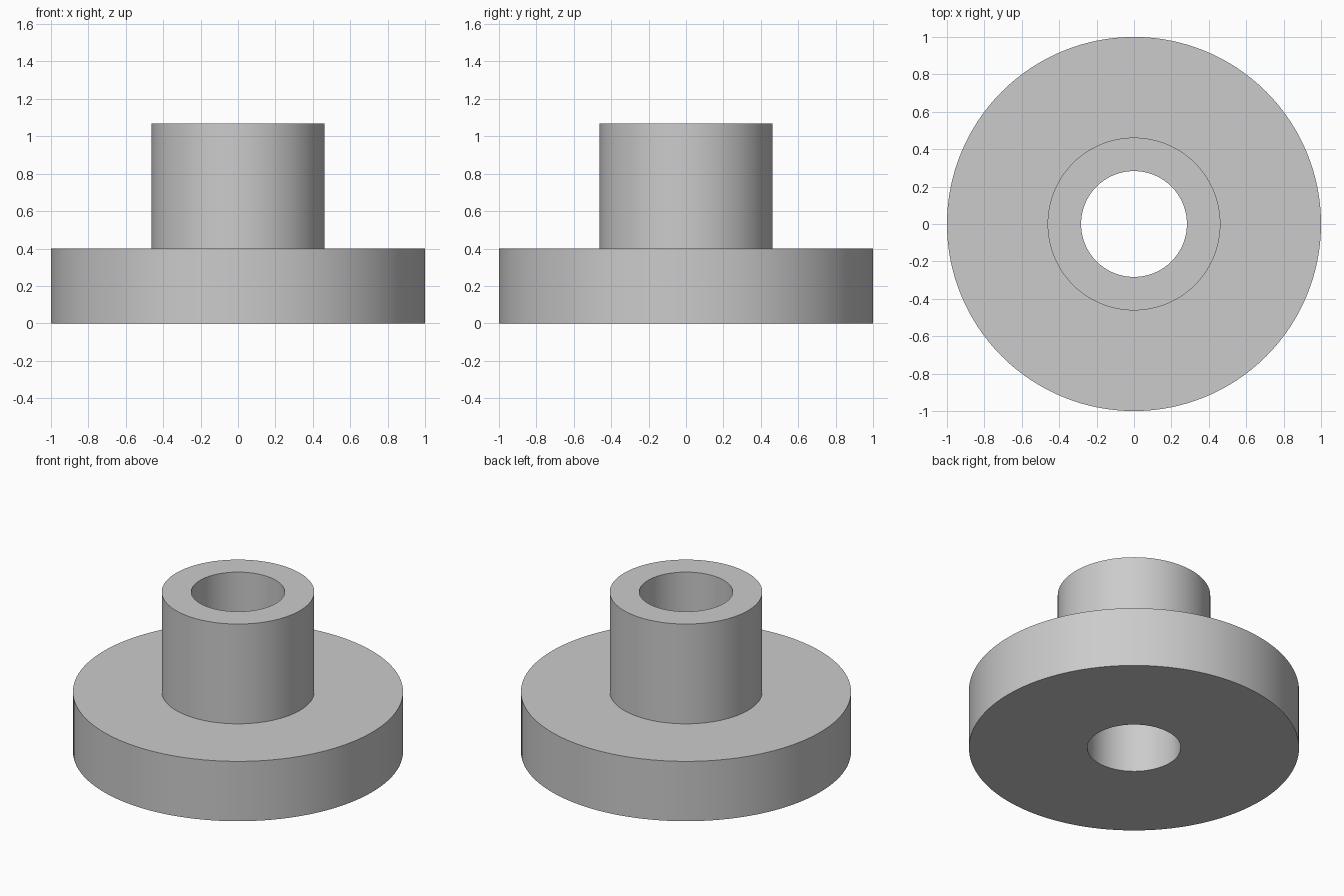
import bpy
import bmesh
import math

cube = bpy.data.objects.get("Cube")
if cube:
    bpy.data.objects.remove(cube, do_unlink=True)

BORE, HUB, FLANGE = 0.283, 0.462, 1.0
FLANGE_TOP, HUB_TOP = 0.40, 1.067
SEGMENTS = 128

# Plain grey material
grey = bpy.data.materials.new("plain grey")
grey.use_nodes = True
colour = (0.6, 0.6, 0.6, 1.0)
grey.diffuse_color = colour
grey.node_tree.nodes["Principled BSDF"].inputs["Base Color"].default_value = colour

# Closed cross-section of the flange and its hollow hub
profile = [(BORE, 0), (FLANGE, 0), (FLANGE, FLANGE_TOP),
           (HUB, FLANGE_TOP), (HUB, HUB_TOP), (BORE, HUB_TOP)]

# Revolve the cross-section around the vertical axis
bm = bmesh.new()
verts = [bm.verts.new((r, 0, z)) for r, z in profile]
edges = [bm.edges.new((v, verts[(i + 1) % len(verts)])) for i, v in enumerate(verts)]
bmesh.ops.spin(bm, geom=verts + edges, cent=(0, 0, 0), axis=(0, 0, 1),
               angle=math.tau, steps=SEGMENTS, use_merge=False)
bmesh.ops.remove_doubles(bm, verts=bm.verts[:], dist=0.0001)
bmesh.ops.recalc_face_normals(bm, faces=bm.faces[:])

mesh = bpy.data.meshes.new("flanged_bushing")
bm.to_mesh(mesh)
bm.free()
mesh.materials.append(grey)
bushing = bpy.data.objects.new("flanged_bushing", mesh)
bpy.context.collection.objects.link(bushing)

# Smooth round walls with crisp rims
bpy.ops.object.select_all(action="DESELECT")
bushing.select_set(True)
bpy.context.view_layer.objects.active = bushing
bpy.ops.object.shade_smooth_by_angle(angle=math.radians(30))
